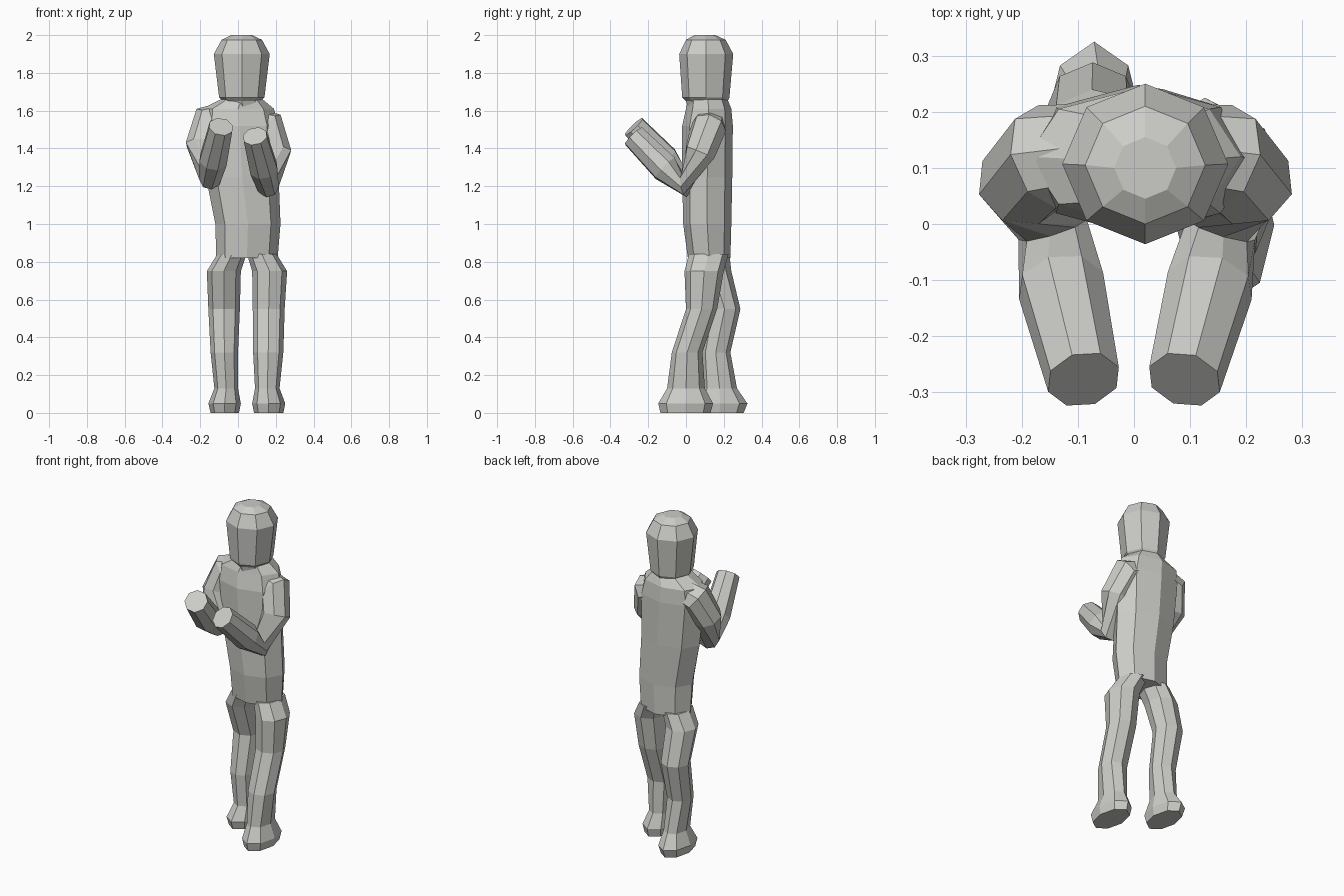
import bpy, bmesh, math
from mathutils import Vector

SIDES = 8
grey = bpy.data.materials.new("clay grey")
grey.diffuse_color = (0.6, 0.6, 0.57, 1)


def skin(name, rings):
    """Bridge a list of point rings into a closed, flat-shaded tube."""
    bm = bmesh.new()
    loops = [[bm.verts.new(p) for p in ring] for ring in rings]
    for a, b in zip(loops, loops[1:]):
        for i in range(SIDES):
            j = (i + 1) % SIDES
            bm.faces.new((a[i], a[j], b[j], b[i]))
    bm.faces.new(loops[0])
    bm.faces.new(loops[-1])
    bmesh.ops.recalc_face_normals(bm, faces=bm.faces)
    mesh = bpy.data.meshes.new(name)
    bm.to_mesh(mesh)
    bm.free()
    mesh.materials.append(grey)
    ob = bpy.data.objects.new(name, mesh)
    bpy.context.collection.objects.link(ob)
    return ob


def oval(centre, u, v):
    angles = [math.tau * i / SIDES for i in range(SIDES)]
    return [centre + u * math.cos(a) + v * math.sin(a) for a in angles]


def stack(name, levels):
    """Horizontal rings given as (z, x min, x max, y min, y max)."""
    skin(name, [oval(Vector(((x0 + x1) / 2, (y0 + y1) / 2, z)),
                     Vector(((x1 - x0) / 2, 0, 0)), Vector((0, (y1 - y0) / 2, 0)))
                for z, x0, x1, y0, y1 in levels])


def limb(name, path, radii, ref):
    """Rings mitred along a bent path."""
    pts = [Vector(p) for p in path]
    rings = []
    for i, p in enumerate(pts):
        t = Vector()
        if i > 0:
            t += (p - pts[i - 1]).normalized()
        if i < len(pts) - 1:
            t += (pts[i + 1] - p).normalized()
        t.normalize()
        u = (ref - t * ref.dot(t)).normalized()
        rings.append(oval(p, u * radii[i], t.cross(u) * radii[i]))
    skin(name, rings)


# Head with a short neck
stack("head", [(1.62, -0.08, 0.13, 0.01, 0.22), (1.65, -0.08, 0.12, 0.0, 0.22),
               (1.67, -0.10, 0.14, -0.02, 0.23), (1.90, -0.128, 0.168, -0.036, 0.25),
               (1.975, -0.087, 0.127, 0.0, 0.21), (2.0, -0.035, 0.075, 0.045, 0.155)])

# Torso, leaning a little to one side
stack("torso", [(0.82, -0.115, 0.21, 0.01, 0.235), (1.0, -0.12, 0.225, -0.015, 0.24),
                (1.25, -0.17, 0.215, -0.02, 0.245), (1.52, -0.20, 0.215, -0.02, 0.248),
                (1.61, -0.19, 0.19, 0.0, 0.24), (1.66, -0.09, 0.13, 0.01, 0.22)])

# Legs in mid-step, with flared feet
stack("rear_leg", [(0.0, -0.145, 0.005, 0.05, 0.305), (0.05, -0.157, 0.015, 0.035, 0.325),
                   (0.13, -0.125, 0.0, 0.085, 0.27), (0.32, -0.145, 0.0, 0.08, 0.235),
                   (0.55, -0.157, 0.01, 0.12, 0.288), (0.75, -0.165, 0.015, 0.05, 0.24),
                   (0.84, -0.11, 0.045, 0.03, 0.23)])
stack("front_leg", [(0.0, 0.085, 0.24, -0.135, 0.13), (0.05, 0.075, 0.25, -0.147, 0.143),
                    (0.13, 0.09, 0.22, -0.10, 0.10), (0.32, 0.08, 0.24, -0.075, 0.087),
                    (0.55, 0.078, 0.247, 0.0, 0.165), (0.75, 0.075, 0.26, -0.008, 0.20),
                    (0.84, 0.048, 0.205, 0.015, 0.225)])

# Bent arms, raised in front of the chest
radii = (0.085, 0.095, 0.085, 0.064, 0.079, 0.067)
limb("left_arm", [(-0.08, 0.13, 1.56), (-0.155, 0.12, 1.54), (-0.195, 0.075, 1.42),
                  (-0.145, -0.01, 1.245), (-0.13, -0.11, 1.34), (-0.09, -0.277, 1.515)],
     radii, Vector((-1, 0, 0.8)))
limb("right_arm", [(0.08, 0.13, 1.53), (0.16, 0.12, 1.51), (0.20, 0.075, 1.38),
                   (0.155, -0.01, 1.205), (0.135, -0.11, 1.295), (0.09, -0.277, 1.465)],
     radii, Vector((1, 0, 0.8)))
